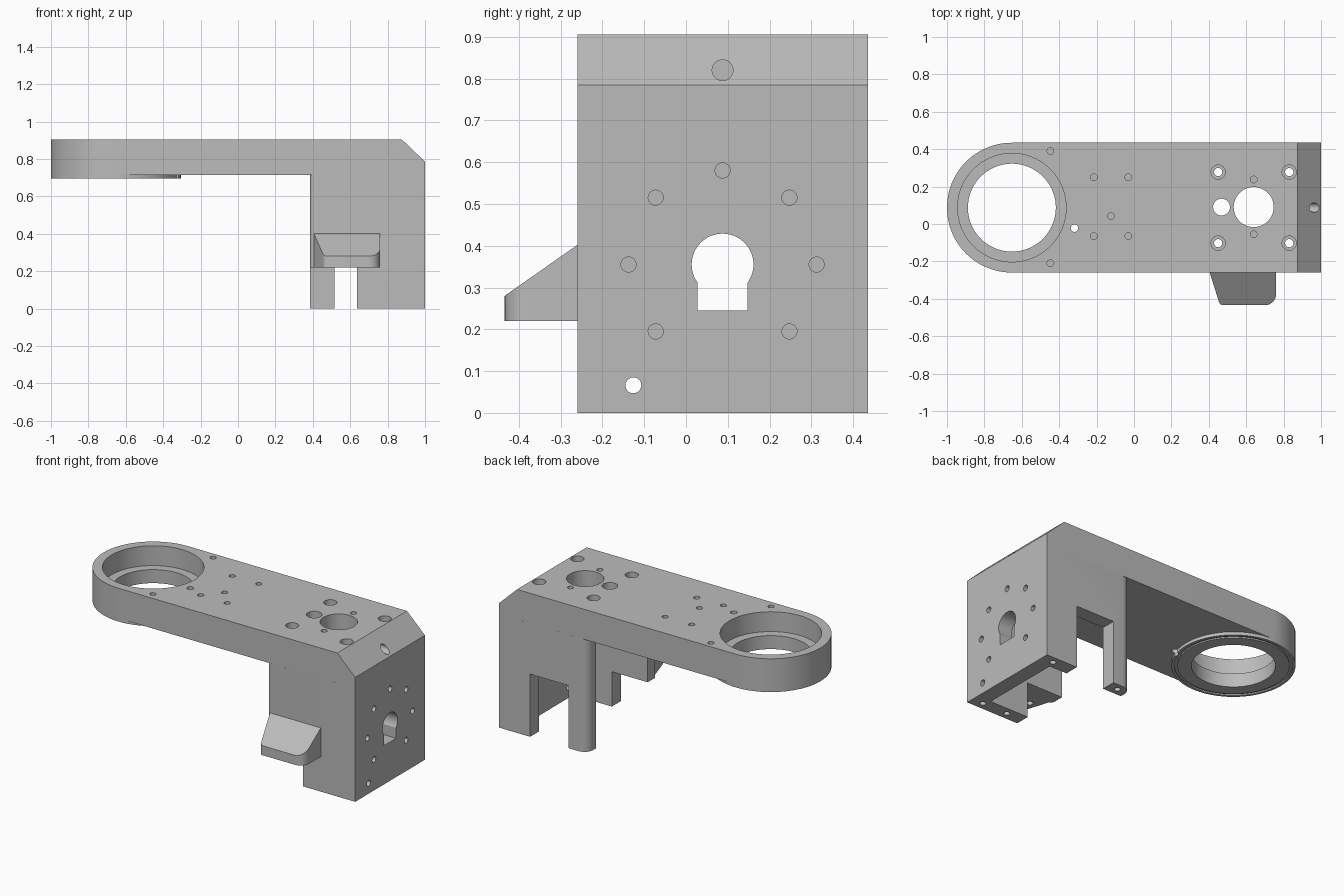
import bpy, bmesh, math
from mathutils import Matrix

if "Cube" in bpy.data.objects:
    bpy.data.objects.remove(bpy.data.objects["Cube"], do_unlink=True)

grey = bpy.data.materials.new("machined_grey")
grey.use_nodes = True
grey.diffuse_color = (0.5, 0.5, 0.5, 1)
grey.node_tree.nodes["Principled BSDF"].inputs["Base Color"].default_value = (0.5, 0.5, 0.5, 1)

MID = 0.0875              # centre line in y
FRONT, BACK = -0.26, 0.435
UNDER, TOP = 0.715, 0.905
RING_X, RING_R = -0.653, 0.347


def make_object(name, bm):
    bmesh.ops.recalc_face_normals(bm, faces=bm.faces)
    mesh = bpy.data.meshes.new(name)
    bm.to_mesh(mesh)
    bm.free()
    mesh.materials.append(grey)
    obj = bpy.data.objects.new(name, mesh)
    bpy.context.collection.objects.link(obj)
    return obj


def prism(name, outline, z0, z1):
    bm = bmesh.new()
    face = bm.faces.new([bm.verts.new((x, y, z0)) for x, y in outline])
    new = bmesh.ops.extrude_face_region(bm, geom=[face])["geom"]
    verts = [v for v in new if isinstance(v, bmesh.types.BMVert)]
    bmesh.ops.translate(bm, verts=verts, vec=(0, 0, z1 - z0))
    return make_object(name, bm)


def box(x0, x1, y0, y1, z0, z1):
    return prism("cutter", [(x0, y0), (x1, y0), (x1, y1), (x0, y1)], z0, z1)


def rod(x, y, z, radius, length, axis="Z", sides=32):
    bm = bmesh.new()
    turn = Matrix.Rotation(math.pi / 2, 4, "Y") if axis == "X" else Matrix()
    bmesh.ops.create_cone(bm, cap_ends=True, segments=sides, radius1=radius, radius2=radius,
                          depth=length, matrix=Matrix.Translation((x, y, z)) @ turn)
    return make_object("cutter", bm)


def arc(cx, cy, r, start, end, steps=8):
    angles = [math.radians(start + (end - start) * i / steps) for i in range(steps + 1)]
    return [(cx + r * math.cos(a), cy + r * math.sin(a)) for a in angles]


def cut(obj, cutter):
    cutter.hide_render = True
    mod = obj.modifiers.new("cut", "BOOLEAN")
    mod.operation = "DIFFERENCE"
    mod.solver = "EXACT"
    mod.object = cutter
    bpy.ops.object.select_all(action="DESELECT")
    bpy.context.view_layer.objects.active = obj
    obj.select_set(True)
    bpy.ops.object.modifier_apply(modifier=mod.name)
    bpy.data.objects.remove(cutter, do_unlink=True)


# Arm: flat plate with a round end and a chamfered far edge
arm = prism("arm", [(1, FRONT), (1, BACK)] + arc(RING_X, MID, RING_R, 90, 270, 48), UNDER, TOP)
wedge = prism("cutter", [(0.875, TOP), (1.1, TOP - 0.216), (1.1, 1.1), (0.875, 1.1)], -1, 1)
wedge.data.transform(Matrix.Rotation(math.pi / 2, 4, "X"))
cut(arm, wedge)

# Ring opening and recess
cut(arm, rod(RING_X, MID, 0.8, 0.235, 1, sides=96))
cut(arm, rod(RING_X, MID, 0.88, 0.29, 0.2, sides=96))

# Through holes in the arm
for x, r in ((0.64, 0.107), (0.468, 0.045)):
    cut(arm, rod(x, MID + 0.003, 0.8, r, 1, sides=48))
cut(arm, rod(-0.318, -0.022, 0.8, 0.02, 1))

# Counterbored screw holes
for x in (0.45, 0.83):
    for y in (MID - 0.19, MID + 0.19):
        cut(arm, rod(x, y, 0.8, 0.022, 1))
        cut(arm, rod(x, y, TOP, 0.038, 0.14))

# Small blind holes on top
for x, y in ((-0.447, 0.39), (-0.447, -0.21), (-0.215, 0.25), (-0.03, 0.25), (-0.215, -0.065),
             (-0.03, -0.065), (-0.123, 0.042), (0.64, 0.238), (0.64, -0.055)):
    cut(arm, rod(x, y, TOP, 0.018, 0.12))
cut(arm, rod(0.96, MID, 0.82, 0.025, 0.25, "X"))

# Locating rim below the ring, with a shallow groove
rim = rod(RING_X, MID, 0.705, RING_R, 0.02, sides=96)
rim.name = rim.data.name = "ring_rim"
cut(rim, rod(RING_X, MID, 0.7, 0.235, 0.2, sides=96))
groove = rod(RING_X, MID, 0.695, 0.331, 0.016, sides=96)
cut(groove, rod(RING_X, MID, 0.695, 0.314, 0.1, sides=96))
cut(rim, groove)
cut(rim, rod(-0.318, -0.022, 0.7, 0.02, 0.2))

# Housing: three walls, open underneath and towards the ring
INNER_F, INNER_B, INNER_X, OPEN_X = -0.168, 0.345, 0.905, 0.385
walls = [(1, FRONT), (1, BACK)] + arc(OPEN_X + 0.06, BACK - 0.06, 0.06, 90, 180)
walls += [(OPEN_X, INNER_B), (INNER_X, INNER_B), (INNER_X, INNER_F), (OPEN_X, INNER_F)]
walls += arc(OPEN_X + 0.028, FRONT + 0.028, 0.028, 180, 270)
housing = prism("housing", walls, 0, UNDER)
cut(housing, box(0.515, 0.783, 0.3, 0.5, -0.1, 0.395))
cut(housing, box(0.3, 0.635, -0.4, -0.1, -0.1, 0.22))

# Keyhole and bolt circle in the end wall
KEY_Z = 0.355
cut(housing, rod(1, MID, KEY_Z, 0.074, 0.4, "X", 48))
cut(housing, box(0.8, 1.1, MID - 0.06, MID + 0.06, 0.245, KEY_Z))
for dy, dz in ((0, 0.225), (0.225, 0), (-0.225, 0), (0.16, 0.16), (-0.16, 0.16),
               (0.16, -0.16), (-0.16, -0.16)):
    cut(housing, rod(1, MID + dy, KEY_Z + dz, 0.018, 0.12, "X"))
cut(housing, rod(1, -0.126, 0.066, 0.019, 0.4, "X"))

# Screw holes in the feet
for x, y in ((0.92, 0.39), (0.45, 0.39), (0.925, -0.215), (0.75, -0.215)):
    cut(housing, rod(x, y, 0, 0.018, 0.16))

# Side bracket: rounded tab with a sloping top
TIP = -0.434
plan = [(0.76, FRONT), (0.405, FRONT)] + arc(0.478, TIP + 0.025, 0.025, 197, 270)
plan += arc(0.7, TIP + 0.06, 0.06, 270, 360)
bracket = prism("side_bracket", plan, 0.22, 0.402)
slope = prism("cutter", [(FRONT, 0.402), (TIP - 0.174, 0.158), (TIP - 0.174, 0.6), (FRONT, 0.6)], 0.2, 1)
# turn the sheet so that its outline lies in the y-z plane
slope.data.transform(Matrix(((0, 0, 1, 0), (1, 0, 0, 0), (0, 1, 0, 0), (0, 0, 0, 1))))
cut(bracket, slope)
cut(bracket, rod(0.48, -0.335, 0.22, 0.018, 0.12))

# Smooth the round walls, keep edges crisp
bpy.ops.object.select_all(action="DESELECT")
for obj in (arm, rim, housing, bracket):
    obj.select_set(True)
    bpy.context.view_layer.objects.active = obj
bpy.ops.object.shade_smooth_by_angle(angle=math.radians(25))
